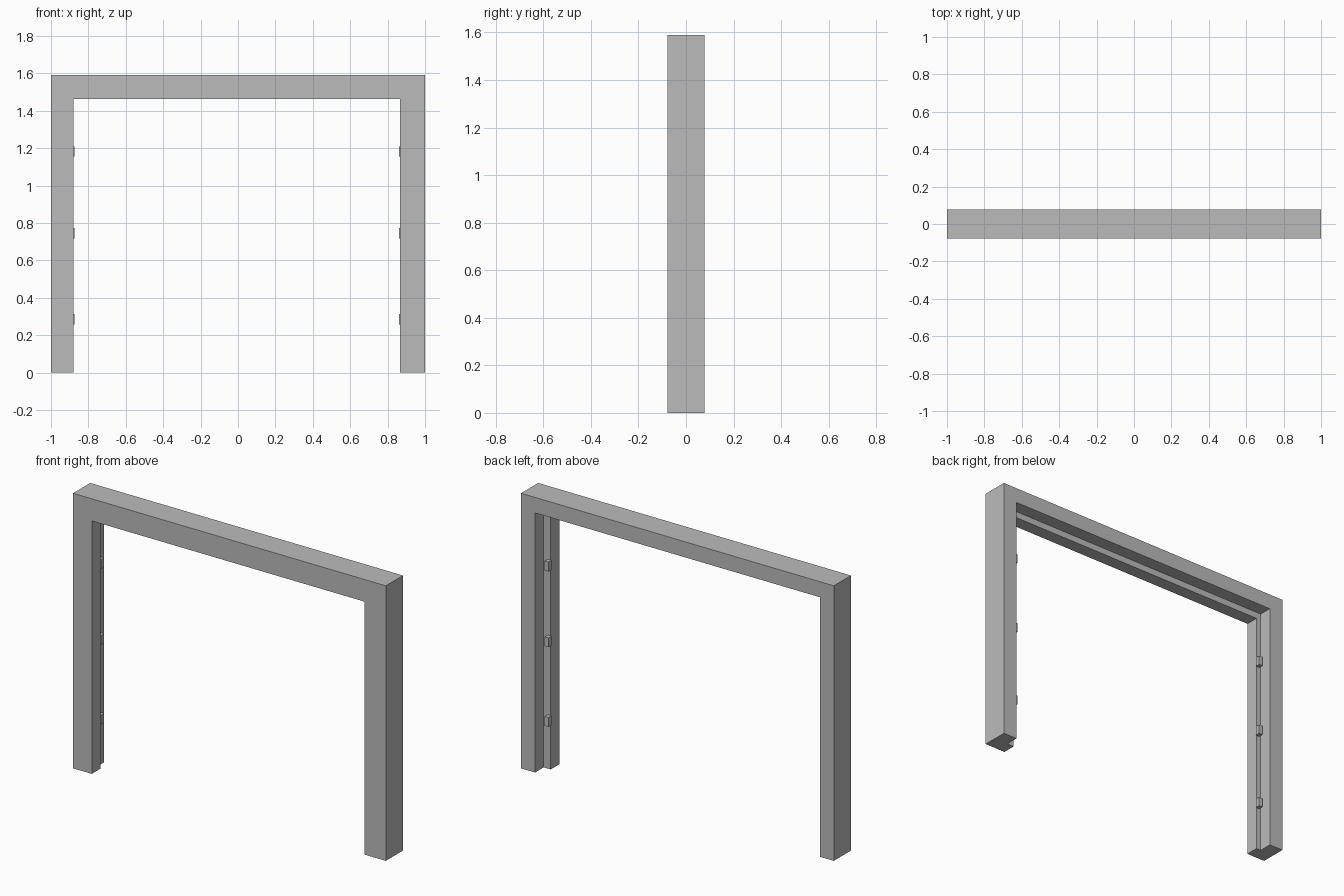
import bpy
import bmesh

cube = bpy.data.objects.get("Cube")
if cube:
    bpy.data.objects.remove(cube, do_unlink=True)

grey = bpy.data.materials.new("plain grey")
grey.use_nodes = True
colour = (0.5, 0.5, 0.5, 1)
grey.diffuse_color = colour
grey.node_tree.nodes["Principled BSDF"].inputs["Base Color"].default_value = colour

W, H, D = 1.0, 1.59, 0.078      # half width, height, half depth
LEFT, RIGHT, TOP, BACK = 0.135, 0.12, 0.128, 0.09   # member widths


def add_object(name, bm):
    bmesh.ops.recalc_face_normals(bm, faces=bm.faces)
    mesh = bpy.data.meshes.new(name)
    bm.to_mesh(mesh)
    bm.free()
    mesh.materials.append(grey)
    obj = bpy.data.objects.new(name, mesh)
    bpy.context.collection.objects.link(obj)
    return obj


# Frame: a stepped section swept up one jamb, across the header and down
# Section points: (depth kind, y); the front half is the wider door stop
section = [("outer", -D), ("stop", -D), ("stop", 0),
           ("rebate", 0), ("rebate", D), ("outer", D)]
right = {"outer": 0, "stop": RIGHT, "rebate": BACK}
left = {"outer": 0, "stop": LEFT, "rebate": BACK}
top = {"outer": 0, "stop": TOP, "rebate": BACK}

bm = bmesh.new()
rings = []
for side, widths, at_top in ((-1, right, False), (-1, right, True),
                             (1, left, True), (1, left, False)):
    rings.append([bm.verts.new((side * (W - widths[k]), y,
                                H - top[k] if at_top else 0))
                  for k, y in section])
for a, b in zip(rings, rings[1:]):
    for i in range(len(section)):
        j = (i + 1) % len(section)
        bm.faces.new((a[i], a[j], b[j], b[i]))
bm.faces.new(rings[0])
bm.faces.new(rings[-1])
add_object("door_frame", bm)


# Hinge blocks: three on each jamb, sitting against the stop
def hinge(name, side, width, z):
    bm = bmesh.new()
    bmesh.ops.create_cube(bm, size=1)
    bmesh.ops.scale(bm, vec=(0.024, 0.028, 0.054), verts=bm.verts)
    bmesh.ops.translate(bm, vec=(side * (W - width + 0.007), 0.014, z),
                        verts=bm.verts)
    add_object(name, bm)


for label, z in (("lower", 0.285), ("middle", 0.745), ("upper", 1.183)):
    hinge(label + "_left_hinge", 1, LEFT, z)
    hinge(label + "_right_hinge", -1, RIGHT, z)
